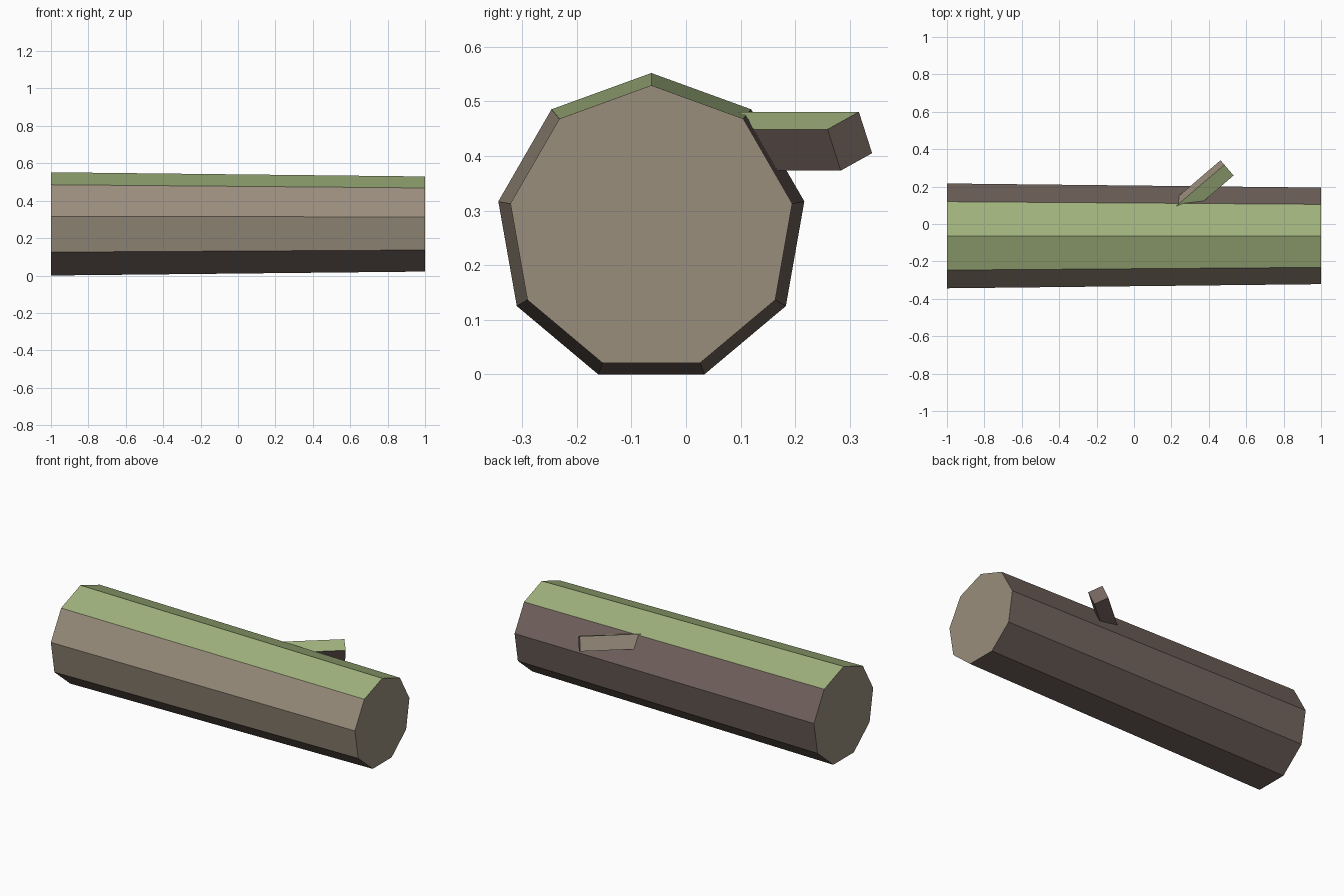
import bpy, bmesh, math
from mathutils import Vector, Matrix

if "Cube" in bpy.data.objects:
    bpy.data.objects.remove(bpy.data.objects["Cube"])


def material(name, rgb):
    m = bpy.data.materials.new(name)
    m.diffuse_color = (*rgb, 1)
    m.use_nodes = True
    m.node_tree.nodes["Principled BSDF"].inputs["Base Color"].default_value = m.diffuse_color
    return m


MATS = [material("dark_bark", (0.171, 0.127, 0.112)),
        material("light_wood", (0.319, 0.266, 0.202)),
        material("moss_green", (0.352, 0.445, 0.205))]
BARK, WOOD, MOSS = range(3)


def finish(bm, name, rule):
    """Colour faces by their normal and make the object."""
    bmesh.ops.recalc_face_normals(bm, faces=bm.faces)
    for f in bm.faces:
        f.normal_update()
        f.material_index = rule(f.normal)
    mesh = bpy.data.meshes.new(name)
    bm.to_mesh(mesh)
    bm.free()
    for m in MATS:
        mesh.materials.append(m)
    obj = bpy.data.objects.new(name, mesh)
    bpy.context.collection.objects.link(obj)
    return obj


# Trunk: slightly tapered nine-sided log lying along x, one corner on top
CENTRE = Vector((0, -0.0635, 0.2675))
bm = bmesh.new()
rings = []
for x, r in ((-1, 0.2845), (1, 0.262)):
    rings.append([bm.verts.new(CENTRE + Vector((x, r * math.sin(a), r * math.cos(a))))
                  for a in (math.tau * i / 9 for i in range(9))])
for i in range(9):
    j = (i + 1) % 9
    bm.faces.new((rings[0][i], rings[0][j], rings[1][j], rings[1][i]))
for ring in rings:
    bm.faces.new(ring)


def trunk_rule(n):
    if n.z > 0.8:
        return MOSS
    if abs(n.x) > 0.8 or (n.y < -0.8 and n.z > -0.4):
        return WOOD
    return BARK


finish(bm, "trunk", trunk_rule)

# Branch stub: square bar, level, rolled about its axis, rooted in the trunk
LENGTH, SIDE = 0.42, 0.082
axis = Vector((0.76, 0.65, 0)).normalized()
across = Vector((0.05, -0.057, -0.032))
across = (across - axis * across.dot(axis)).normalized()
up = axis.cross(across)
if up.z < 0:
    up = -up
tip = Vector((0.4975, 0.3, 0.427))
middle = tip - axis * LENGTH / 2
frame = Matrix((axis * LENGTH, across * SIDE, up * SIDE)).transposed().to_4x4()
bm = bmesh.new()
bmesh.ops.create_cube(bm, size=1, matrix=Matrix.Translation(middle) @ frame)


def branch_rule(n):
    if n.z > 0.8:
        return MOSS
    return WOOD if n.dot(across) < -0.8 else BARK


finish(bm, "branch_stub", branch_rule)
